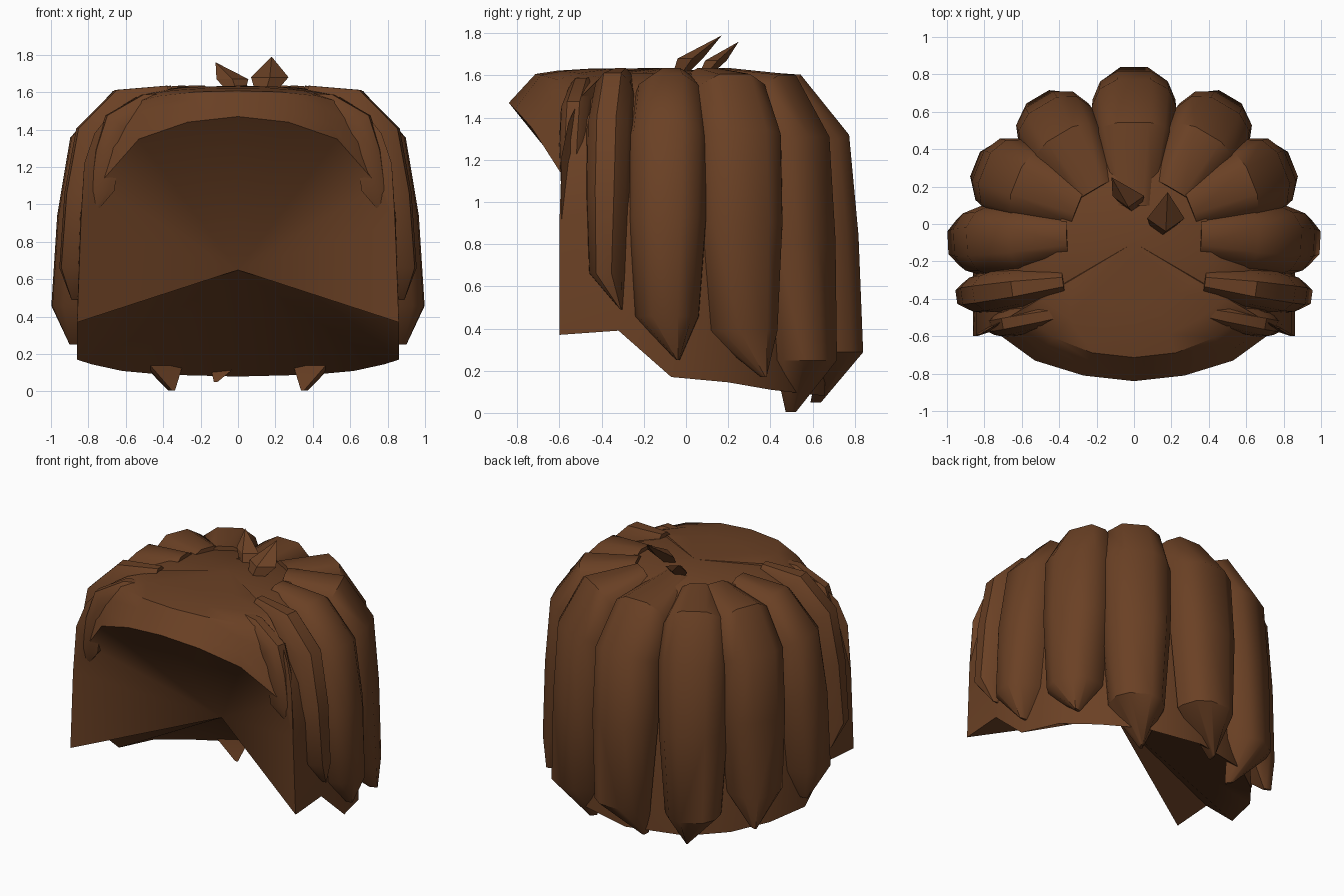
import bpy, math
from mathutils import Vector

if "Cube" in bpy.data.objects:
    bpy.data.objects.remove(bpy.data.objects["Cube"])

brown = bpy.data.materials.new("hair brown")
brown.diffuse_color = (0.145, 0.052, 0.018, 1)
brown.use_nodes = True
brown.node_tree.nodes["Principled BSDF"].inputs["Base Color"].default_value = brown.diffuse_color


def make(name, verts, faces, angle=40):
    me = bpy.data.meshes.new(name)
    me.from_pydata([tuple(v) for v in verts], [], faces)
    me.materials.append(brown)
    ob = bpy.data.objects.new(name, me)
    bpy.context.collection.objects.link(ob)
    bpy.ops.object.select_all(action='DESELECT')
    ob.select_set(True)
    bpy.context.view_layer.objects.active = ob
    bpy.ops.object.mode_set(mode='EDIT')
    bpy.ops.mesh.select_all(action='SELECT')
    bpy.ops.mesh.normals_make_consistent(inside=False)
    bpy.ops.object.mode_set(mode='OBJECT')
    bpy.ops.object.shade_smooth_by_angle(angle=math.radians(angle))
    return ob


# Cap: rounded columns run from the crown to the rim, hollow closes to a point
half = [(0, -.84, 1.47), (.27, -.81, 1.44), (.53, -.73, 1.35), (.75, -.57, 1.1),
        (.84, -.6, .9), (.86, -.6, .37), (.86, -.32, .39), (.86, -.07, .17),
        (.78, .2, .145), (.62, .4, .11), (.4, .57, .09), (0, .66, .08)]
rim = half + [(-x, y, z) for x, y, z in half[-2:0:-1]]
crown = Vector((0, -.1, 1.635))
n, rings = len(rim), 6


def arc(t, e):
    return math.sin(t) ** e, max(0, math.cos(t)) ** e


verts = [crown]
for k in range(1, rings + 1):
    t = math.pi / 2 * k / rings
    for x, y, z in rim:
        # high fringe columns run straight from the shoulder to the rim
        flat = min(1, max(0, (z - .9) / .4))
        e = .52 + (.1 if y < -.5 and abs(x) > .5 else .02)
        out, up = arc(t, e)
        if k > rings / 2:
            so, su = arc(math.pi / 4, e)
            f = (k - rings / 2) / (rings / 2)
            out += flat * (so + (1 - so) * f - out)
            up += flat * (su * (1 - f) - up)
        if k == rings:
            out, up = 1, 0
        verts.append((x * out, crown.y + (y - crown.y) * out, z + (crown.z - z) * up))
last = 1 + (rings - 1) * n
faces = []
for i in range(n):
    j = (i + 1) % n
    faces.append((0, 1 + i, 1 + j))
    for k in range(rings - 1):
        a, b = 1 + k * n, 1 + (k + 1) * n
        faces.append((a + i, b + i, b + j, a + j))
    faces.append((last + j, last + i, len(verts)))
verts.append((0, -.18, .65))
make("hair_cap", verts, faces)

# Lock: an arched section swept from the crown, over the shoulder, to a tip
ARCH = [(-1, -.2), (-1, -.15), (-.82, -.055), (-.4, 0), (.4, 0), (.82, -.055), (1, -.15), (1, -.2)]
BACK = [0, .6, .91, .97, 1]
SIDE = [0, .48, .84, .95, 1]
DROP = [0, .02, .2, .5, .85]
WIDTH = [.55, .9, 1, .98, .8, .04]


def lock(name, start, outer, width, tip, side=1, reach=SIDE, top=1.635, depth=1):
    s, p, tip = Vector((*start, 0)), Vector((*outer, 0)), Vector(tip)
    direction = (p - s).normalized()
    lateral = Vector((-direction.y, direction.x, 0))
    spine = [s.lerp(p, r) + Vector((0, 0, top - (top - tip.z) * d))
             for r, d in zip(reach, DROP)] + [tip]
    verts, faces, m = [], [], len(ARCH)
    for i, c in enumerate(spine):
        if i < 4:
            tan = (spine[i + 1] - spine[max(i - 1, 0)]).normalized()
            normal = tan.cross(lateral)
            if normal.dot(direction + Vector((0, 0, 1))) < 0:
                normal = -normal
        else:
            normal = direction
        d = .25 * depth if i == 5 else (.5 if i == 0 else 1) * depth
        for u, v in ARCH:
            q = c + lateral * (u * width * WIDTH[i]) + normal * (v * d)
            verts.append((q.x * side, q.y, q.z))
    for i in range(len(spine) - 1):
        for k in range(m):
            l = (k + 1) % m
            faces.append((i * m + k, i * m + l, i * m + m + l, i * m + m + k))
    faces += [tuple(range(m)), tuple(range(len(verts) - m, len(verts)))]
    make(name, verts, faces)


lock("back_lock", (0, .1), (0, .84), .225, (-.12, .64, .05), reach=BACK)
for side, label in ((1, "right"), (-1, "left")):
    lock(label + "_rear_lock", (.22, .18), (.515, .68), .22, (.37, .52, .005), side, BACK)
    lock(label + "_rear_side_lock", (.3, .1), (.85, .32), .22, (.8, .38, .17), side, BACK)
    lock(label + "_side_lock", (.36, -.07), (.995, -.1), .19, (.9, -.04, .25), side)
    lock(label + "_temple_lock", (.38, -.31), (.95, -.39), .115, (.89, -.31, .49), side)
    lock(label + "_brow_lock", (.25, -.45), (.79, -.55), .075, (.77, -.56, .98), side, SIDE, 1.6, .6)


# Sprouts: bent four-sided leaves standing on the crown
def sprout(name, base, mid, tip, w):
    verts = []
    for c, r in ((base, .6), (mid, 1)):
        for dx, dy in ((-w, 0), (0, -w * .7), (w, 0), (0, w * .5)):
            verts.append((c[0] + dx * r, c[1] + dy * r, c[2]))
    verts.append(tip)
    faces = [(0, 1, 2, 3)]
    for k in range(4):
        l = (k + 1) % 4
        faces += [(k, l, 4 + l, 4 + k), (4 + k, 4 + l, 8)]
    make(name, verts, faces, 30)


sprout("tall_sprout", (.15, -.02, 1.61), (.17, .03, 1.68), (.18, .17, 1.79), .1)
sprout("short_sprout", (-.01, .1, 1.61), (-.03, .15, 1.67), (-.12, .25, 1.76), .085)
